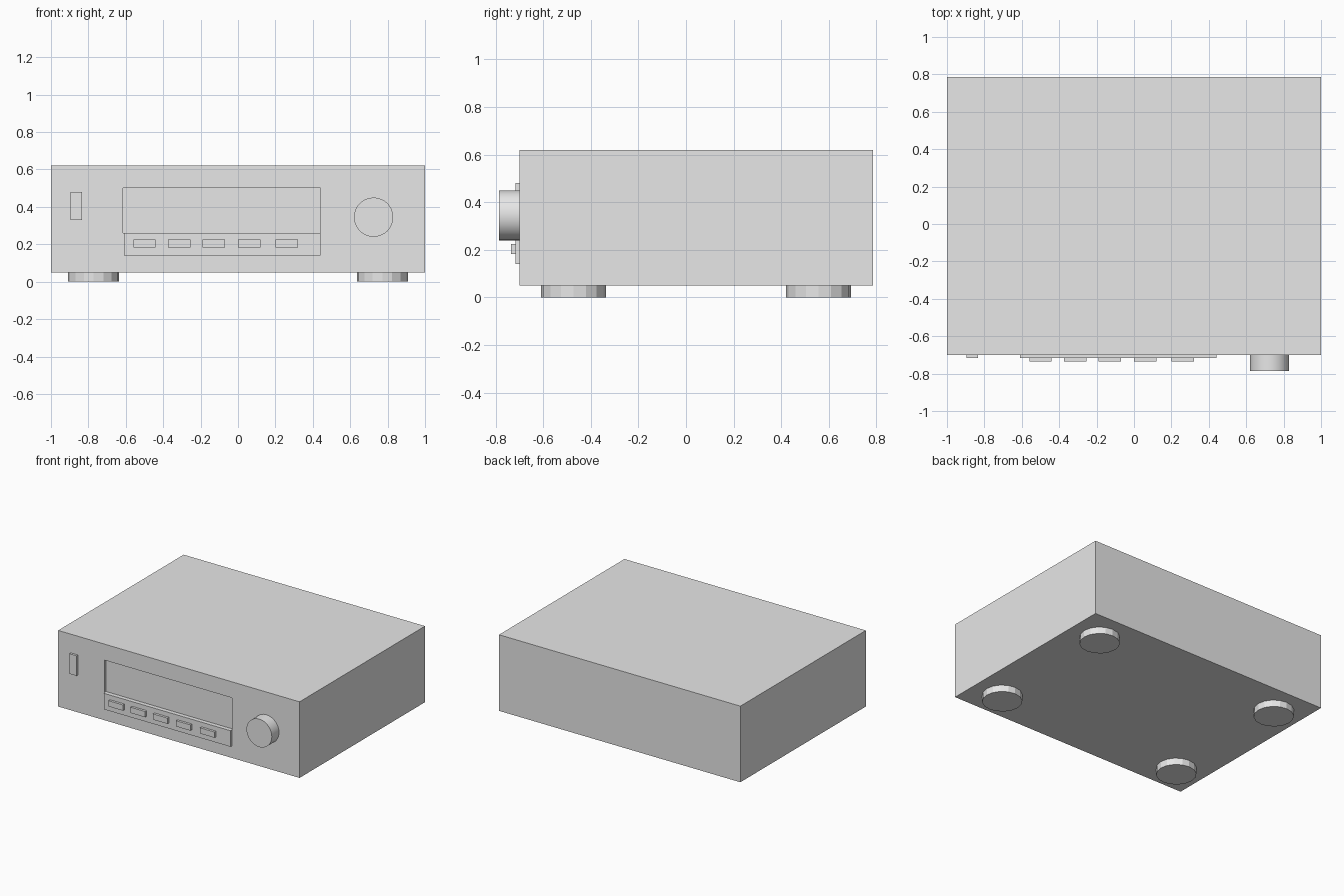
import bpy
import bmesh
import math
from mathutils import Matrix, Vector

cube = bpy.data.objects.get("Cube")
if cube:
    bpy.data.objects.remove(cube, do_unlink=True)

grey = bpy.data.materials.new("light_grey")
grey.use_nodes = True
colour = (0.8, 0.8, 0.8, 1)
grey.diffuse_color = colour
grey.node_tree.nodes["Principled BSDF"].inputs["Base Color"].default_value = colour

FRONT = -0.70          # plane of the front panel
BACK = 0.785
BASE, TOP = 0.05, 0.62


def add_object(name, bm, smooth=False):
    mesh = bpy.data.meshes.new(name)
    bmesh.ops.recalc_face_normals(bm, faces=bm.faces)
    bm.to_mesh(mesh)
    bm.free()
    mesh.materials.append(grey)
    obj = bpy.data.objects.new(name, mesh)
    bpy.context.collection.objects.link(obj)
    if smooth:
        bpy.ops.object.select_all(action="DESELECT")
        obj.select_set(True)
        bpy.context.view_layer.objects.active = obj
        bpy.ops.object.shade_smooth_by_angle(angle=math.radians(30))


def box_mesh(x, y, z):
    """Box mesh from its (low, high) range on each axis."""
    bm = bmesh.new()
    size = [b - a for a, b in (x, y, z)]
    centre = Vector([(a + b) / 2 for a, b in (x, y, z)])
    bmesh.ops.create_cube(bm, size=1, matrix=Matrix.Translation(centre) @ Matrix.Diagonal((*size, 1)))
    return bm


def cylinder(name, centre, radius, depth, sides, turn=Matrix(), smooth=False):
    bm = bmesh.new()
    bmesh.ops.create_cone(bm, cap_ends=True, segments=sides, radius1=radius, radius2=radius,
                          depth=depth, matrix=Matrix.Translation(Vector(centre)) @ turn)
    add_object(name, bm, smooth)


# Case with a shallow display recess pushed into the front face
bm = box_mesh((-1, 1), (FRONT, BACK), (BASE, TOP))
front = min(bm.faces, key=lambda f: f.calc_center_median().y)
bmesh.ops.inset_region(bm, faces=[front], thickness=0.05)
middle = (BASE + TOP) / 2
for v in front.verts:
    v.co.x = 0.44 if v.co.x > 0 else -0.615
    v.co.z = 0.50 if v.co.z > middle else 0.26
pushed = bmesh.ops.extrude_discrete_faces(bm, faces=[front])["faces"][0]
for v in pushed.verts:
    v.co.y += 0.015
add_object("case", bm)

# Raised strip below the display, with its row of buttons
add_object("button_strip", box_mesh((-0.61, 0.44), (FRONT - 0.017, FRONT), (0.14, 0.26)))
for i, x in enumerate((-0.5, -0.315, -0.13, 0.06, 0.26)):
    add_object(f"button_{i + 1}",
               box_mesh((x - 0.06, x + 0.06), (FRONT - 0.035, FRONT - 0.015), (0.182, 0.225)))

# Power switch
add_object("power_switch", box_mesh((-0.895, -0.835), (FRONT - 0.017, FRONT), (0.33, 0.48)))

# Volume knob
cylinder("volume_knob", (0.725, FRONT - 0.0425, 0.345), 0.105, 0.085, 32,
         Matrix.Rotation(math.pi / 2, 4, "X"), smooth=True)

# Feet
for side, x in (("left", 0.772), ("right", -0.772)):
    for end, y in (("front", -0.473), ("back", 0.557)):
        cylinder(f"{end}_{side}_foot", (x, y, BASE / 2), 0.137, BASE, 16)
